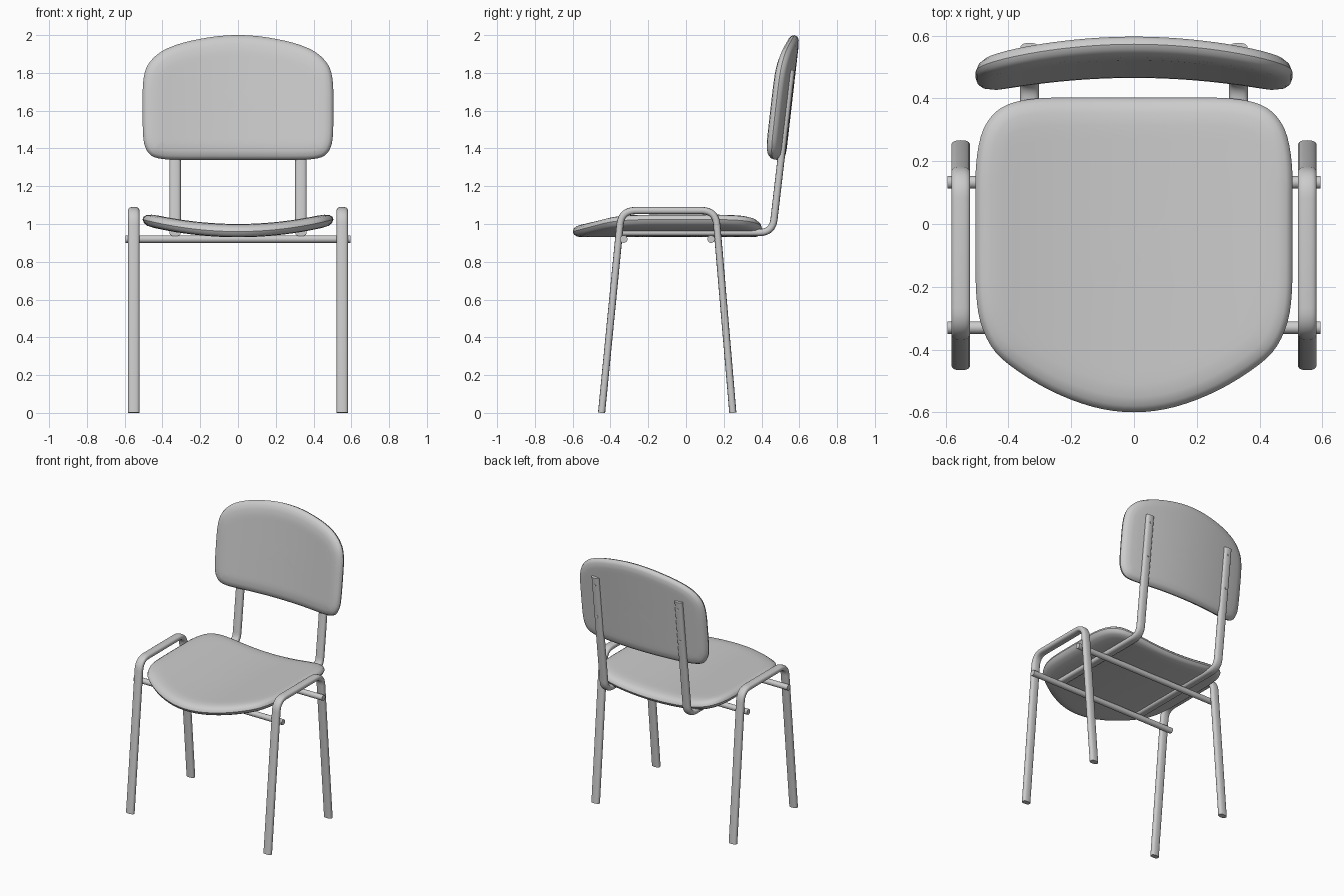
import bpy, bmesh, math
from mathutils import Vector

cube = bpy.data.objects.get("Cube")
if cube:
    bpy.data.objects.remove(cube, do_unlink=True)

grey = bpy.data.materials.new("light_grey")
grey.use_nodes = True
grey.diffuse_color = (0.6, 0.6, 0.6, 1)
grey.node_tree.nodes["Principled BSDF"].inputs["Base Color"].default_value = (0.6, 0.6, 0.6, 1)


def finish(name, bm, angle=40):
    bmesh.ops.recalc_face_normals(bm, faces=bm.faces)
    mesh = bpy.data.meshes.new(name)
    bm.to_mesh(mesh)
    bm.free()
    mesh.materials.append(grey)
    ob = bpy.data.objects.new(name, mesh)
    bpy.context.collection.objects.link(ob)
    bpy.ops.object.select_all(action='DESELECT')
    ob.select_set(True)
    bpy.context.view_layer.objects.active = ob
    bpy.ops.object.shade_smooth_by_angle(angle=math.radians(angle))
    return ob


def bridge(bm, a, b):
    n = len(a)
    for i in range(n):
        j = (i + 1) % n
        bm.faces.new((a[i], a[j], b[j], b[i]))


def spline(points, steps=3):
    """Closed smooth curve through the points."""
    out, n = [], len(points)
    for i in range(n):
        p0, p1, p2, p3 = (points[(i + k) % n] for k in (-1, 0, 1, 2))
        for s in range(steps):
            t = s / steps
            out.append(p1 + 0.5 * t * ((p2 - p0) + t * ((2 * p0 - 5 * p1 + 4 * p2 - p3)
                                                        + t * (3 * (p1 - p2) + p3 - p0))))
    return out


# Padded edge: inset from the outline and depth from the hard face
EDGE = [(.06, 0), (.025, .003), (.008, .013), (0, .03), (.005, .045),
        (.02, .058), (.048, .067), (.09, .07)]


def cushion(name, half, place):
    """Rounded pad from half an outline; place maps (u, v, depth) to space."""
    right = [Vector(p) for p in half]
    left = [Vector((-p.x, p.y)) for p in right[-2:0:-1]]
    line = spline(right + left)
    n = len(line)
    normals = []
    for i in range(n):
        d = (line[(i + 1) % n] - line[i - 1]).normalized()
        normals.append(Vector((d.y, -d.x)))
    centre = Vector((0, (half[0][1] + half[-1][1]) / 2))
    bm = bmesh.new()

    def ring(inset, depth, scale=1):
        pts = [centre + (p + nr * inset - centre) * scale for p, nr in zip(line, normals)]
        return [bm.verts.new(place(p.x, p.y, depth)) for p in pts]

    scales = [.15, .3, .45, .6, .75, .9]
    rings = [ring(*EDGE[0], s) for s in scales]
    rings += [ring(*e) for e in EDGE]
    rings += [ring(*EDGE[-1], s) for s in reversed(scales)]
    for a, b in zip(rings, rings[1:]):
        bridge(bm, a, b)
    for r, e in ((rings[0], EDGE[0]), (rings[-1], EDGE[-1])):
        hub = bm.verts.new(place(centre.x, centre.y, e[1]))
        for i in range(n):
            bm.faces.new((hub, r[i], r[(i + 1) % n]))
    return finish(name, bm)


def rounded(points, radius, steps=8):
    """Path with its inner corners rounded."""
    pts = [Vector(p) for p in points]
    out = [pts[0]]
    for a, c, b in zip(pts, pts[1:], pts[2:]):
        p, q = c + (a - c).normalized() * radius, c + (b - c).normalized() * radius
        for s in range(steps + 1):
            t = s / steps
            out.append(p * (1 - t) ** 2 + c * 2 * t * (1 - t) + q * t * t)
    return out + [pts[-1]]


def oval_tube(name, x, path, width=.03, thick=.019, sides=20):
    """Sweep an oval along a (y, z) path at the given x."""
    bm = bmesh.new()
    rings = []
    for i, p in enumerate(path):
        d = (path[min(i + 1, len(path) - 1)] - path[max(i - 1, 0)]).normalized()
        ring = []
        for k in range(sides):
            a = math.tau * k / sides
            ca, sa = math.cos(a), math.sin(a)
            u = math.copysign(abs(ca) ** .75, ca) * width
            w = math.copysign(abs(sa) ** .75, sa) * thick
            ring.append(bm.verts.new((x + u, p.x - d.y * w, max(0, p.y + d.x * w))))
        rings.append(ring)
    for a, b in zip(rings, rings[1:]):
        bridge(bm, a, b)
    bm.faces.new(rings[0])
    bm.faces.new(rings[-1])
    return finish(name, bm)


def rod(name, a, b, radius, sides=20):
    a, b = Vector(a), Vector(b)
    bm = bmesh.new()
    bmesh.ops.create_cone(bm, cap_ends=True, segments=sides, radius1=radius,
                          radius2=radius, depth=(b - a).length)
    ob = finish(name, bm)
    ob.location = (a + b) / 2
    ob.rotation_euler = (b - a).to_track_quat('Z', 'Y').to_euler()
    return ob


# Seat, dished across its width
cushion("seat",
        [(0, .403), (.1, .403), (.2, .403), (.31, .4), (.4, .382), (.455, .342), (.488, .28),
         (.504, .18), (.505, .05), (.505, -.1), (.503, -.22), (.49, -.31), (.455, -.39),
         (.4, -.447), (.3, -.513), (.2, -.56), (.1, -.59), (0, -.6)],
        lambda u, v, t: (u, v, .93 + t + .25 * u * u))

# Backrest, leaning back and curved around the sitter
cushion("backrest",
        [(0, 2), (.1, 1.995), (.2, 1.98), (.3, 1.957), (.39, 1.922), (.45, 1.877), (.488, 1.82),
         (.503, 1.74), (.505, 1.62), (.503, 1.48), (.492, 1.41), (.46, 1.363), (.4, 1.344),
         (.3, 1.34), (.2, 1.34), (.1, 1.34), (0, 1.34)],
        lambda u, v, t: (u, .527 + .115 * (v - 1.34) - t - .21 * u * u, v))

leg_path = rounded([(-.447, 0), (-.342, 1.071), (.157, 1.071), (.248, 0)], .075)
post_path = rounded([(-.35, .955), (.458, .955), (.558, 1.815)], .07)
for side, s in (("left", 1), ("right", -1)):
    # Front leg, armlike top rail and back leg in one bent tube
    oval_tube(side + "_leg_frame", s * .552, leg_path)
    # Rail under the seat that bends up to hold the backrest
    oval_tube(side + "_back_support", s * .333, post_path)
    # Screws on the back of each support
    for z in (1.76, 1.52):
        y = .558 + (z - 1.815) * .116 + .019
        rod(side + "_screw", (s * .333, y - .01, z), (s * .333, y + .003, z), .008, 12)

# Cross bars joining the two leg frames
for name, y in (("front_cross_bar", -.33), ("back_cross_bar", .133)):
    rod(name, (-.595, y, .92), (.595, y, .92), .02)
